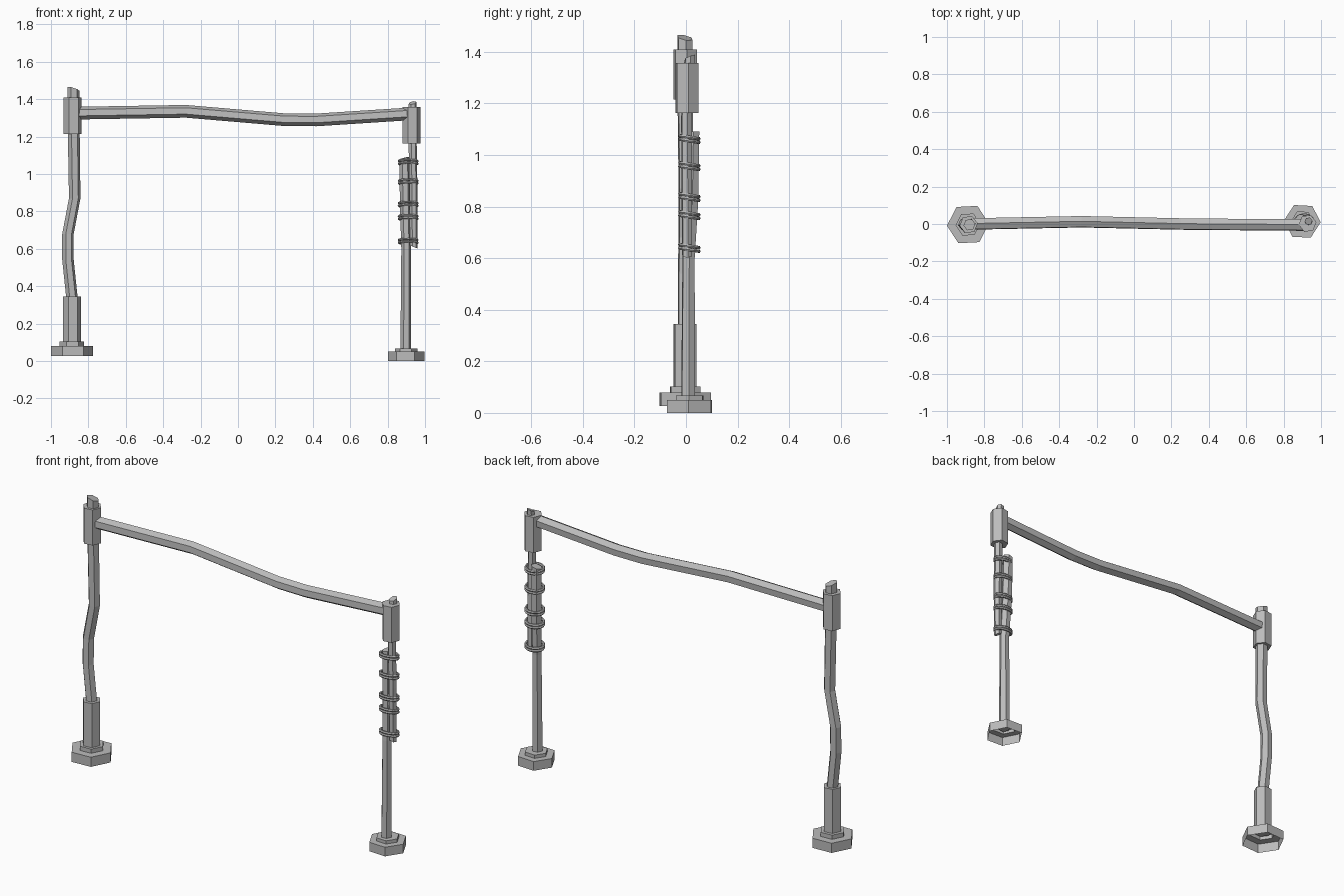
import bpy, bmesh, math
from mathutils import Vector

cube = bpy.data.objects.get("Cube")
if cube:
    bpy.data.objects.remove(cube, do_unlink=True)

grey = bpy.data.materials.new("metal_grey")
grey.use_nodes = True
colour = (0.5, 0.5, 0.5, 1)
grey.diffuse_color = colour
grey.node_tree.nodes["Principled BSDF"].inputs["Base Color"].default_value = colour


def skin(name, rings, closed=False, cap_start=True, cap_end=True):
    """Join consecutive rings of points into one flat-faced object."""
    bm = bmesh.new()
    loops = [[bm.verts.new(p) for p in ring] for ring in rings]
    pairs = list(zip(loops, loops[1:]))
    if closed:
        pairs.append((loops[-1], loops[0]))
    for a, b in pairs:
        for i in range(len(a)):
            j = (i + 1) % len(a)
            bm.faces.new((a[i], a[j], b[j], b[i]))
    if not closed and cap_start:
        bm.faces.new(loops[0][::-1])
    if not closed and cap_end:
        bm.faces.new(loops[-1])
    bmesh.ops.recalc_face_normals(bm, faces=bm.faces)
    mesh = bpy.data.meshes.new(name)
    bm.to_mesh(mesh)
    bm.free()
    mesh.materials.append(grey)
    obj = bpy.data.objects.new(name, mesh)
    bpy.context.collection.objects.link(obj)
    return obj


def hexagon(centre, r, turn=0, slope=(0, 0)):
    """Level six-sided ring, optionally sloped in x and y."""
    ring = []
    for i in range(6):
        a = math.radians(60 * i + turn)
        x, y = r * math.cos(a), r * math.sin(a)
        ring.append(Vector(centre) + Vector((x, y, slope[0] * x + slope[1] * y)))
    return ring


def post(name, path, turn=0, bottom=(0, 0), top=(0, 0)):
    """Bent hexagonal pole; path holds x, y, z, radius."""
    last = len(path) - 1
    skin(name, [hexagon(p[:3], p[3], turn, bottom if i == 0 else top if i == last else (0, 0))
                for i, p in enumerate(path)])


def foot(name, x, y, profile, turn):
    """Stepped foot, hollow underneath."""
    skin(name, [hexagon((x, y, z), r, turn) for r, z in profile], cap_start=False)


# Feet
foot("right_foot", -0.888, -0.003, [(0.112, 0.027), (0.112, 0.08), (0.066, 0.08), (0.066, 0.103)], 3)
foot("left_foot", 0.9, 0.014, [(0.098, 0), (0.098, 0.05), (0.06, 0.05), (0.06, 0.068)], -3)

# Right post with its sleeves
post("right_post", [(-0.888, -0.003, 0.09, 0.031), (-0.888, -0.003, 0.34, 0.031),
                    (-0.909, -0.003, 0.54, 0.031), (-0.909, 0, 0.68, 0.031),
                    (-0.873, 0, 0.87, 0.031), (-0.878, -0.003, 1.21, 0.032),
                    (-0.88, -0.004, 1.455, 0.032)], 8, top=(-0.3, -0.2))
post("right_lower_sleeve", [(-0.887, -0.004, 0.09, 0.048), (-0.887, -0.004, 0.345, 0.048)], 6)
post("right_upper_sleeve", [(-0.884, -0.003, 1.215, 0.049), (-0.884, -0.003, 1.41, 0.049)], 8)

# Left post, made of two overlapping poles
post("left_lower_pole", [(0.897, 0.008, 0.05, 0.029), (0.899, 0.01, 0.6, 0.026),
                         (0.894, 0.022, 0.82, 0.028), (0.89, 0.026, 1.085, 0.028)],
     6, top=(0.25, 0.1))
post("left_upper_pole", [(0.939, 0.004, 0.61, 0.02), (0.938, 0.003, 0.9, 0.022),
                         (0.934, 0.002, 1.15, 0.022), (0.933, 0.015, 1.38, 0.021)],
     10, bottom=(-0.4, 0), top=(0.2, 0.4))
post("left_upper_sleeve", [(0.928, 0.003, 1.162, 0.048), (0.928, 0.003, 1.357, 0.048)], 8)

# Crossbeam with a slight wave
beam = [(-0.88, 0, 1.325), (-0.28, 0.012, 1.335), (0.25, 0, 1.29),
        (0.42, -0.002, 1.289), (0.93, -0.005, 1.322)]
skin("crossbeam", [[Vector(c) + 0.034 * Vector((0, math.sin(math.radians(60 * i + 4)),
                                                math.cos(math.radians(60 * i + 4))))
                    for i in range(6)] for c in beam])

# Double bindings around the overlapping poles
for n, z in enumerate((1.062, 0.957, 0.837, 0.767, 0.64)):
    for side in (-1, 1):
        rings = []
        for i in range(16):
            a = math.tau * i / 16
            out = Vector((math.cos(a), math.sin(a), 0))
            mid = Vector((0.91 + 0.049 * out.x, 0.013 + 0.037 * out.y,
                          z + side * 0.007 - 0.006 * out.y))
            rings.append([mid + 0.007 * (math.cos(b) * out + Vector((0, 0, math.sin(b))))
                          for b in (math.tau * k / 6 for k in range(6))])
        skin(f"binding_{n + 1}_{'lower' if side < 0 else 'upper'}", rings, closed=True)
